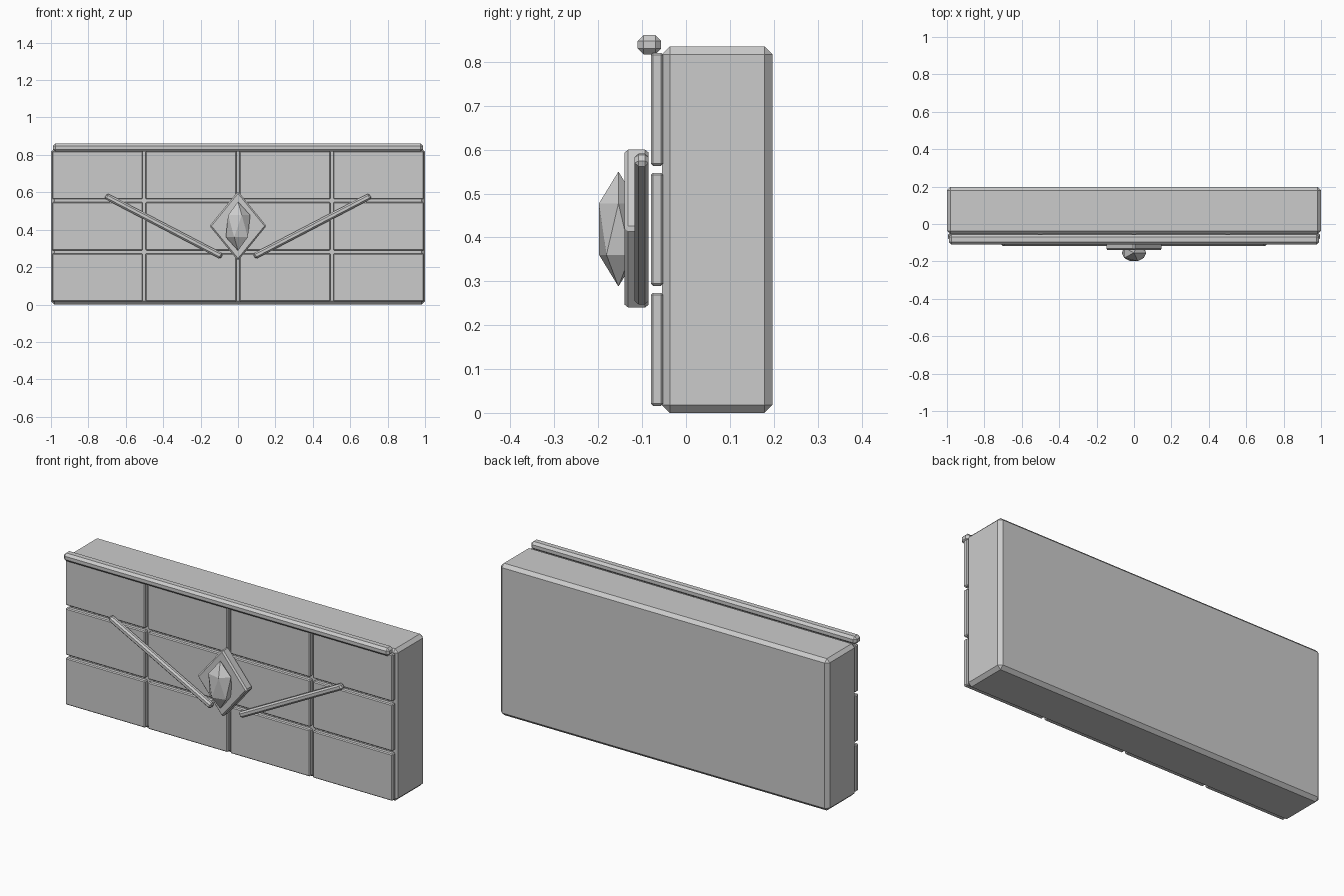
import bpy, bmesh, math
from mathutils import Matrix, Vector

if "Cube" in bpy.data.objects:
    bpy.data.objects.remove(bpy.data.objects["Cube"])

stone = bpy.data.materials.new("plain grey")
stone.diffuse_color = (0.6, 0.6, 0.6, 1)
stone.use_nodes = True
stone.node_tree.nodes["Principled BSDF"].inputs["Base Color"].default_value = stone.diffuse_color


def finish(name, bm, bevel=0.0):
    if bevel:
        bmesh.ops.bevel(bm, geom=bm.edges[:], offset=bevel, segments=1,
                        affect='EDGES', clamp_overlap=True)
    bmesh.ops.recalc_face_normals(bm, faces=bm.faces[:])
    me = bpy.data.meshes.new(name)
    bm.to_mesh(me)
    bm.free()
    me.materials.append(stone)
    ob = bpy.data.objects.new(name, me)
    bpy.context.collection.objects.link(ob)
    return ob


def box(name, lo, hi, bevel):
    lo, hi = Vector(lo), Vector(hi)
    bm = bmesh.new()
    bmesh.ops.create_cube(bm, size=1)
    bmesh.ops.scale(bm, vec=hi - lo, verts=bm.verts)
    ob = finish(name, bm, bevel)
    ob.location = (lo + hi) / 2
    return ob


# wall body
box("wall_body", (-1, -0.055, 0), (1, 0.197, 0.835), 0.018)

# front panels, 4 columns by 3 rows
W, H, GAP = 0.4855, 0.2575, 0.016
for row in range(3):
    for col in range(4):
        x = -0.995 + col * (W + GAP)
        z = 0.016 + row * (H + GAP)
        box(f"front_panel_{row}_{col}", (x, -0.08, z),
            (x + W, -0.052, z + H), 0.005)

# top rail
box("top_rail", (-0.99, -0.11, 0.817), (0.99, -0.057, 0.861), 0.013)

# slanted bars, mirrored
for side, label in ((-1, "left"), (1, "right")):
    bar = box(f"slanted_bar_{label}", (-0.35, -0.117, -0.0165),
              (0.35, -0.085, 0.0165), 0.009)
    bar.location = (side * 0.397, -0.101, 0.419)
    bar.rotation_euler = (0, -side * math.radians(27.5), 0)

# diamond plate
bm = bmesh.new()
outline = [(-0.152, 0), (0, -0.186), (0.152, 0), (0, 0.186)]
face = bm.faces.new([bm.verts.new((x, -0.14, 0.42 + z)) for x, z in outline])
ext = bmesh.ops.extrude_face_region(bm, geom=[face])
bmesh.ops.translate(bm, vec=(0, 0.055, 0),
                    verts=[v for v in ext["geom"] if isinstance(v, bmesh.types.BMVert)])
finish("diamond_plate", bm, 0.008)

# faceted gem
bm = bmesh.new()
bmesh.ops.create_icosphere(bm, subdivisions=1, radius=1,
                           matrix=Matrix.Diagonal((0.073, 0.052, 0.131, 1)))
gem = finish("gem", bm)
gem.location = (0, -0.154, 0.419)
